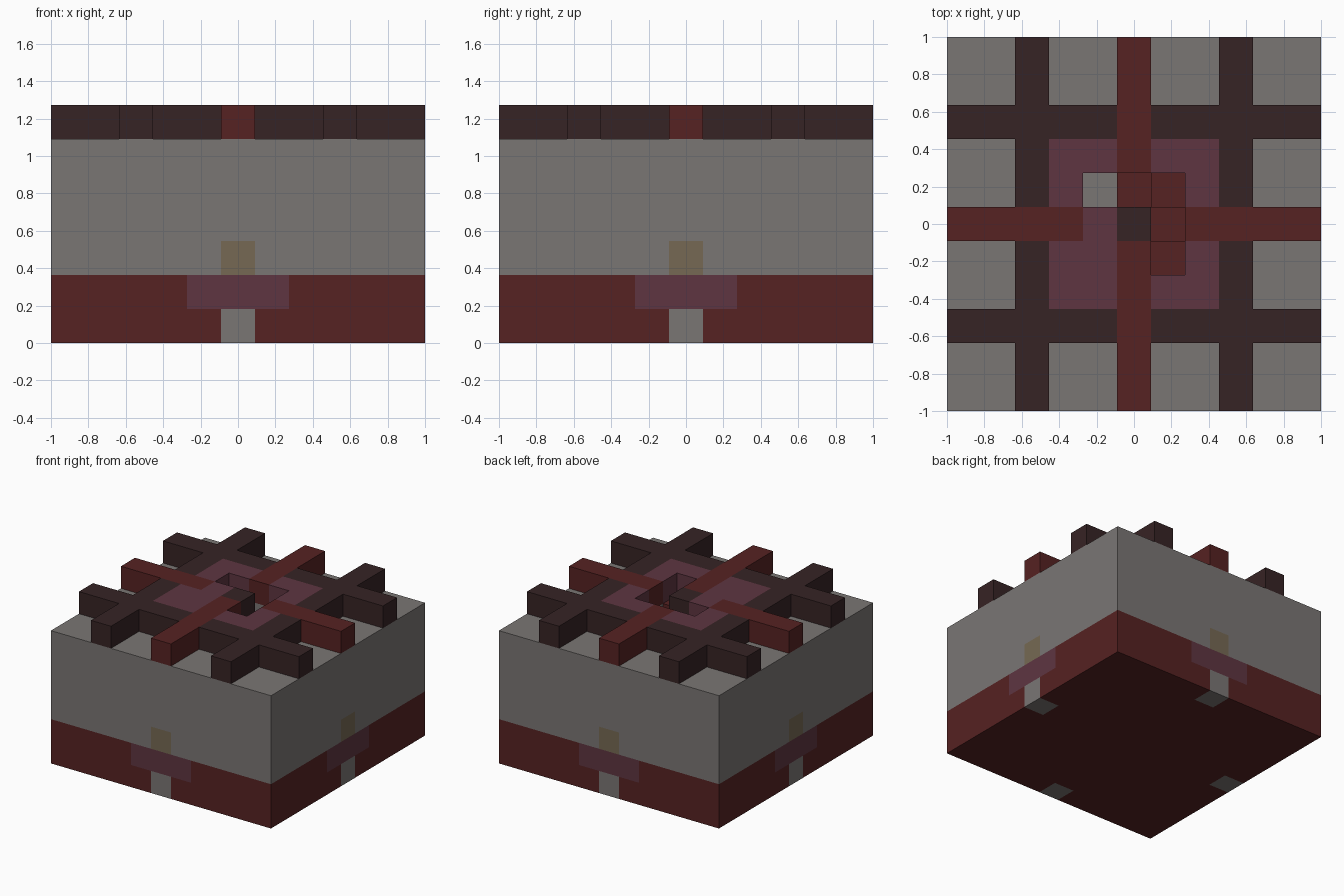
import bpy
import bmesh
from mathutils import Matrix, Vector

CELL = 2 / 11  # one block; the model is 11 x 11 x 7 blocks

if "Cube" in bpy.data.objects:
    bpy.data.objects.remove(bpy.data.objects["Cube"], do_unlink=True)


def material(name, rgb):
    mat = bpy.data.materials.new(name)
    mat.use_nodes = True
    color = (*rgb, 1)
    mat.diffuse_color = color
    mat.node_tree.nodes["Principled BSDF"].inputs["Base Color"].default_value = color
    return mat


stone = material("grey stone", (0.195, 0.182, 0.175))
red = material("brick red", (0.093, 0.016, 0.016))
dark = material("dark brown", (0.037, 0.017, 0.018))
plum = material("plum", (0.112, 0.036, 0.053))
ochre = material("ochre", (0.181, 0.141, 0.087))


def blocks(name, mat, boxes):
    """One object from boxes given as (x0, x1, y0, y1, z0, z1) in block units."""
    bm = bmesh.new()
    for x0, x1, y0, y1, z0, z1 in boxes:
        mid = Vector((x0 + x1, y0 + y1, z0 + z1)) * CELL / 2
        size = Vector((x1 - x0, y1 - y0, z1 - z0)) * CELL
        bmesh.ops.create_cube(bm, size=1, matrix=Matrix.Translation(mid) @ Matrix.Diagonal(size).to_4x4())
    mesh = bpy.data.meshes.new(name)
    bm.to_mesh(mesh)
    bm.free()
    mesh.materials.append(mat)
    obj = bpy.data.objects.new(name, mesh)
    bpy.context.collection.objects.link(obj)
    return obj


def around(boxes):
    """Repeat boxes on all four sides by quarter turns."""
    result = []
    for box in boxes:
        for _ in range(4):
            result.append(box)
            x0, x1, y0, y1, z0, z1 = box
            box = (-y1, -y0, x0, x1, z0, z1)
    return result


def mirrored(boxes):
    """Repeat boxes in all four quadrants."""
    result = []
    for x0, x1, y0, y1, z0, z1 in boxes:
        for xs in ((x0, x1), (-x1, -x0)):
            for ys in ((y0, y1), (-y1, -y0)):
                result.append((*xs, *ys, z0, z1))
    return result


def outer_strip(half_gap, z0, z1):
    """Outer wall strips of one side, leaving a gap in the middle."""
    return [(-4.5, -half_gap, -5.5, -4.5, z0, z1), (half_gap, 5.5, -5.5, -4.5, z0, z1)]


# Red base with gaps for the doorways
blocks("base", red, [(-4.5, 4.5, -4.5, 4.5, 0, 2)]
       + around(outer_strip(0.5, 0, 1) + outer_strip(1.5, 1, 2)))

# Doorway, lintel and lamp on every side
blocks("doorways", stone, around([(-0.5, 0.5, -5.5, -4.5, 0, 1)]))
blocks("lintels", plum, around([(-1.5, 1.5, -5.5, -4.5, 1, 2)]))
blocks("lamps", ochre, around([(-0.5, 0.5, -5.5, -4.5, 2, 3)]))

# Stone walls around the central stairwell
blocks("walls", stone, around(outer_strip(0.5, 2, 3)
                              + [(-4.5, 5.5, -5.5, -4.5, 3, 6), (-1.5, 4.5, -4.5, -1.5, 2, 6)]))

# Spiral stair winding down around a dark post
blocks("stair_post", dark, [(-0.5, 0.5, -0.5, 0.5, 2, 7)])
path = [(0, -1), (1, -1), (1, 0), (1, 1), (0, 1)]
blocks("stair_steps", red, [(x - 0.5, x + 0.5, y - 0.5, y + 0.5, 2, 7 - i)
                            for i, (x, y) in enumerate(path)])
blocks("stair_floor", stone, [(-1.5, -0.5, 0.5, 1.5, 2, 2.03)])
blocks("stair_side_fill", stone, [(-1.5, -0.5, -1.5, 0.5, 2, 6)])

# Roof lattice of dark beams
blocks("roof_lattice", dark, mirrored([(0.5, 5.5, 2.5, 3.5, 6, 7),
                                       (2.5, 3.5, 0.5, 2.5, 6, 7),
                                       (2.5, 3.5, 3.5, 5.5, 6, 7)]))

# Red beams crossing the roof
blocks("roof_beams", red, around([(1.5, 5.5, -0.5, 0.5, 6, 7)]))

# Plum roof panel around the stairwell opening
blocks("roof_panel", plum, mirrored([(0.5, 2.5, 1.5, 2.5, 6, 7), (1.5, 2.5, 0.5, 1.5, 6, 7)])
       + [(-1.5, -0.5, -1.5, 0.5, 6, 7)])
